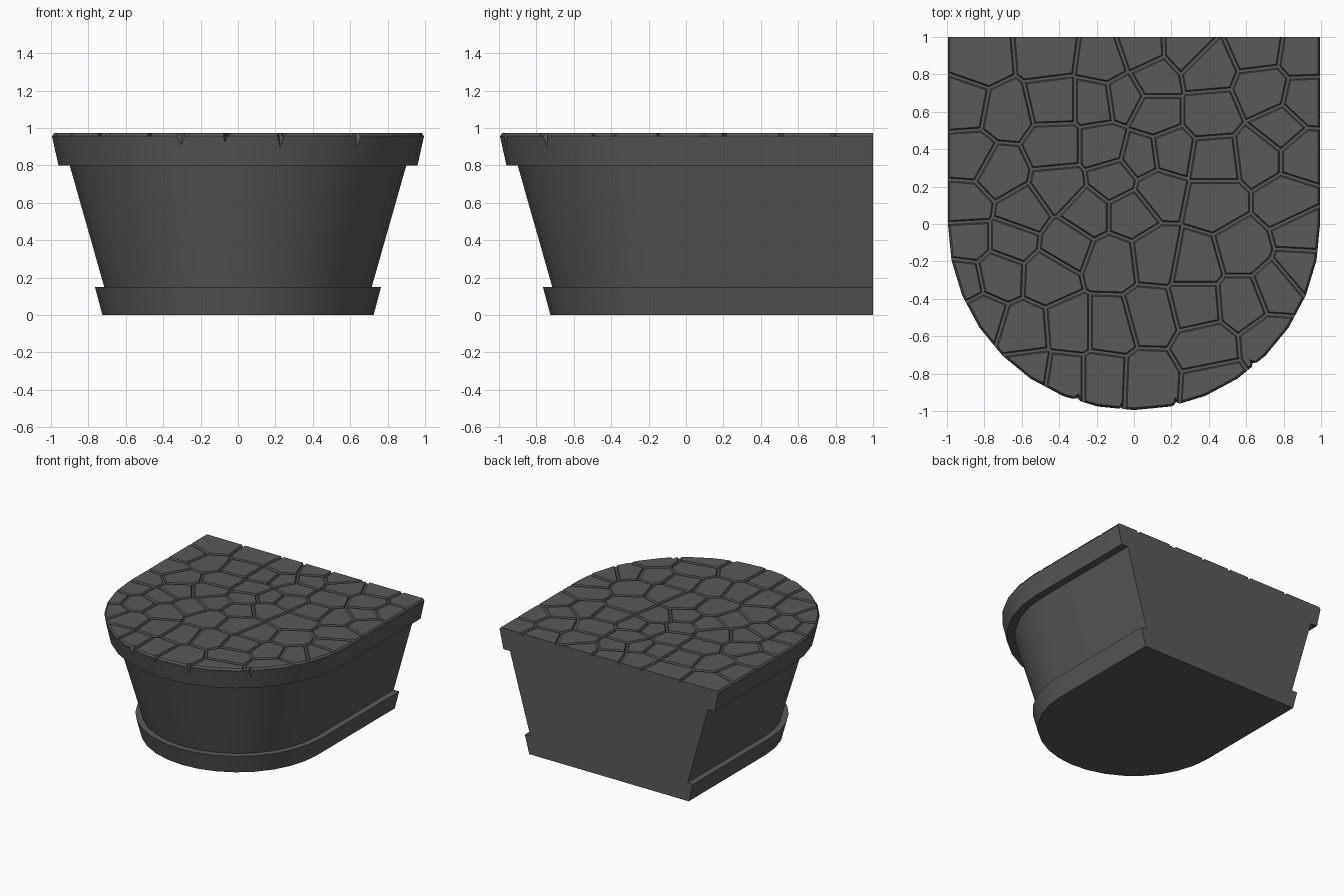
import bpy, bmesh, math
from mathutils import Vector

if "Cube" in bpy.data.objects:
    bpy.data.objects.remove(bpy.data.objects["Cube"])

stone_grey = bpy.data.materials.new("dark stone grey")
stone_grey.diffuse_color = (0.1, 0.1, 0.1, 1)
stone_grey.use_nodes = True
stone_grey.node_tree.nodes["Principled BSDF"].inputs["Base Color"].default_value = stone_grey.diffuse_color


def make(name, bm):
    bmesh.ops.recalc_face_normals(bm, faces=bm.faces)
    me = bpy.data.meshes.new(name)
    bm.to_mesh(me)
    bm.free()
    ob = bpy.data.objects.new(name, me)
    bpy.context.collection.objects.link(ob)
    me.materials.append(stone_grey)
    return ob


def hull(bm, pts):
    vs = [bm.verts.new(p) for p in pts]
    bmesh.ops.convex_hull(bm, input=vs)


SEG = 16


def outline(r):
    """D shape: straight sides to the back, half circle at the front."""
    arc = [(r * math.cos(a), r * math.sin(a))
           for a in (-math.pi * i / SEG for i in range(SEG + 1))]
    return [(r, 1)] + arc + [(-r, 1)]


# Plinth body: foot moulding, flared wall and top rim
bm = bmesh.new()
levels = [(.725, 0), (.765, .15), (.715, .15), (.9, .8), (.96, .8), (.995, .958)]
loops = [[bm.verts.new((x, y, z)) for x, y in outline(r)] for r, z in levels]
for a, b in zip(loops, loops[1:]):
    for i in range(len(a) - 1):
        bm.faces.new((a[i], a[i + 1], b[i + 1], b[i]))
bm.faces.new(loops[0])
bm.faces.new(loops[-1])
bm.faces.new([l[0] for l in loops] + [l[-1] for l in reversed(loops)])
body = make("plinth_body", bm)

# Paving stones: cells grown around the stone centres
centres = [(-.82, .87), (-.46, .9), (-.16, .86), (.04, .93), (.28, .94), (.66, .95), (.91, .91),
           (.11, .78), (.39, .83), (.69, .71), (.92, .66), (-.9, .64), (-.69, .6), (-.43, .66),
           (-.2, .66), (-.06, .68), (.11, .59), (.41, .59), (-.88, .36), (-.72, .27), (-.42, .41),
           (-.16, .41), (.04, .36), (.19, .38), (.43, .34), (.67, .37), (.78, .51), (.9, .37),
           (-.9, .1), (-.4, .2), (-.11, .24), (.13, .18), (.43, .12), (.82, .12), (-.6, .06),
           (-.25, .06), (-.02, .06), (-.89, -.08), (-.65, -.08), (-.36, -.11), (-.12, -.2),
           (.12, -.17), (.33, -.21), (.58, -.14), (.9, -.05), (.89, -.23), (-.92, -.31),
           (-.72, -.27), (-.46, -.28), (.76, -.34), (-.82, -.5), (-.59, -.57), (-.34, -.55),
           (-.13, -.55), (.09, -.49), (.33, -.43), (.58, -.41), (-.56, -.8), (-.37, -.83),
           (-.17, -.83), (.08, -.84), (.38, -.66), (.42, -.86), (.74, -.63)]


def clip(poly, n, c):
    out = []
    for p, q in zip(poly, poly[1:] + poly[:1]):
        dp, dq = n.dot(p) - c, n.dot(q) - c
        if dp <= 0:
            out.append(p)
        if dp * dq < 0:
            out.append(p.lerp(q, dp / (dp - dq)))
    return out


def cell(s, gap, rim):
    poly = [Vector(p) for p in outline(rim)]
    for t in seeds:
        if t is not s:
            n = (t - s).normalized()
            poly = clip(poly, n, n.dot((s + t) / 2) - gap)
    return poly


seeds = [Vector(c) for c in centres]
bm = bmesh.new()
for s in seeds:
    low, high = cell(s, .006, .995), cell(s, .014, .983)
    if len(low) > 2 and len(high) > 2:
        hull(bm, [(p.x, p.y, .954) for p in low] + [(p.x, p.y, .973) for p in high])
bmesh.ops.dissolve_limit(bm, angle_limit=.01, verts=bm.verts, edges=bm.edges)
stones = make("paving_stones", bm)

# Chips cut out of the front rim: x, lowest point, half width
bm = bmesh.new()
for x, z, w in [(-.31, .885, .055), (-.07, .91, .025), (.23, .865, .035), (.65, .86, .035)]:
    d = Vector((x, -math.sqrt(1 - x * x), 0))
    t = Vector((-d.y, d.x, 0)) * w
    up = Vector((0, 0, 1))
    hull(bm, [d * .988 + up * z, d * 1.01 + t + up, d * 1.01 - t + up, d * .945 + up, d * 1.06 + up])
chips = make("rim_chip_cutter", bm)
chips.hide_render = True
chips.hide_viewport = False

for ob in (body, stones):
    m = ob.modifiers.new("chips", 'BOOLEAN')
    m.operation = 'DIFFERENCE'
    m.solver = 'EXACT'
    m.object = chips
    bpy.context.view_layer.objects.active = ob
    bpy.ops.object.modifier_apply(modifier=m.name)
bpy.data.objects.remove(chips)

# Smooth curved walls, crisp mouldings
bpy.ops.object.select_all(action='DESELECT')
body.select_set(True)
bpy.context.view_layer.objects.active = body
bpy.ops.object.shade_smooth_by_angle(angle=math.radians(25))
